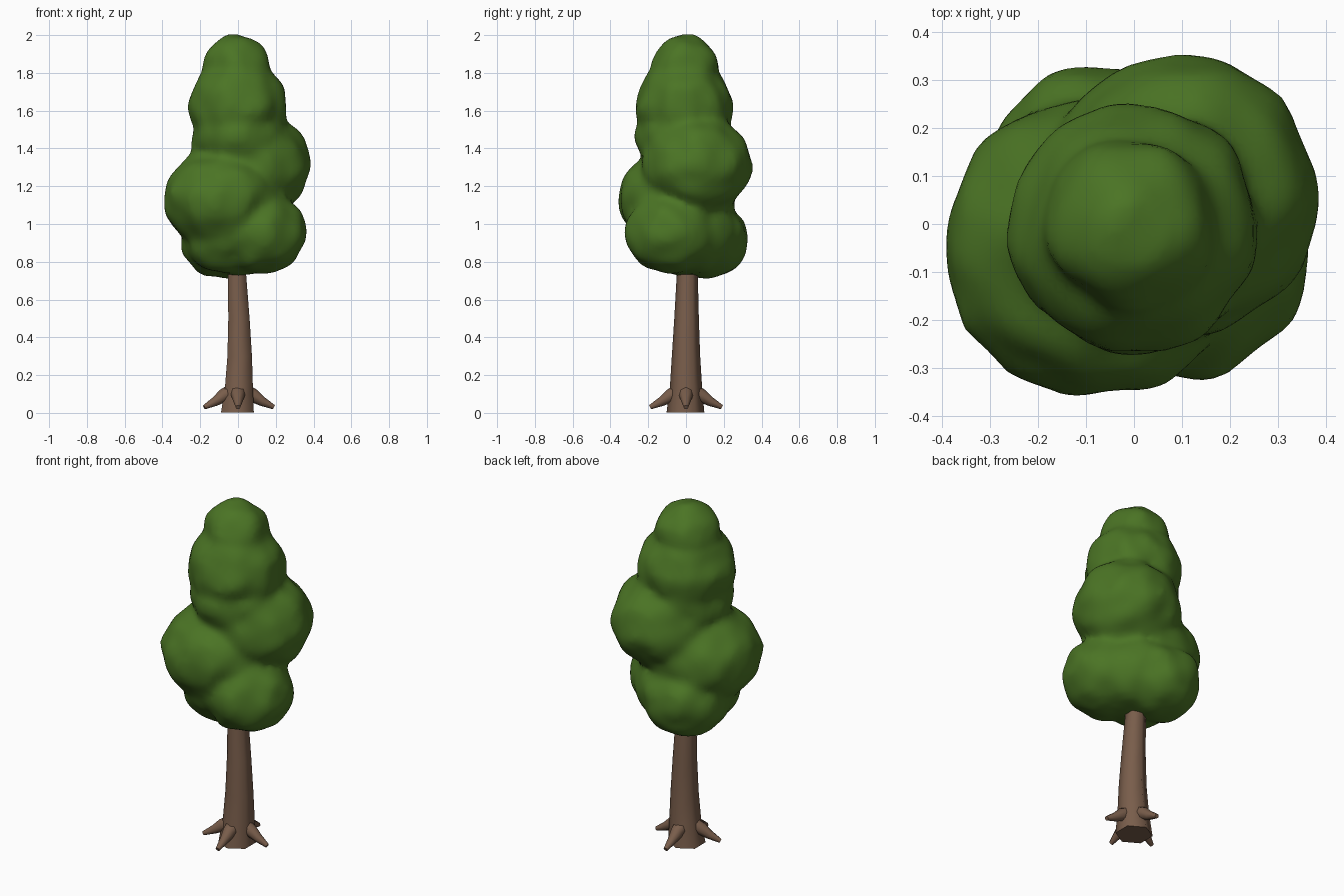
import bpy, bmesh, math
from mathutils import Vector, Matrix, noise

cube = bpy.data.objects.get("Cube")
if cube:
    bpy.data.objects.remove(cube, do_unlink=True)


def material(name, color):
    mat = bpy.data.materials.new(name)
    mat.use_nodes = True
    mat.diffuse_color = color
    mat.node_tree.nodes["Principled BSDF"].inputs["Base Color"].default_value = color
    return mat


LEAF = material("leaf green", (0.07, 0.175, 0.018, 1))
BARK = material("bark brown", (0.19, 0.11, 0.07, 1))


def add_object(name, bm, mat, angle):
    mesh = bpy.data.meshes.new(name)
    bmesh.ops.recalc_face_normals(bm, faces=bm.faces)
    bm.to_mesh(mesh)
    bm.free()
    mesh.materials.append(mat)
    obj = bpy.data.objects.new(name, mesh)
    bpy.context.collection.objects.link(obj)
    bpy.ops.object.select_all(action="DESELECT")
    obj.select_set(True)
    bpy.context.view_layer.objects.active = obj
    bpy.ops.object.shade_smooth_by_angle(angle=math.radians(angle))
    return obj


def tube(name, rings, sides, tilt=0.0, turn=0.0):
    """Loft of polygon rings (x, z, radius, y), tilted about y, then turned about z."""
    bm = bmesh.new()
    loops = []
    for x, z, radius, y in rings:
        loop = []
        for i in range(sides):
            a = math.tau * (i / sides) + math.pi / 2
            p = Vector((radius * math.cos(a), radius * math.sin(a), 0))
            p = Matrix.Rotation(tilt, 3, "Y") @ p + Vector((x, y, z))
            loop.append(bm.verts.new(Matrix.Rotation(turn, 3, "Z") @ p))
        loops.append(loop)
    for low, high in zip(loops, loops[1:]):
        for i in range(sides):
            j = (i + 1) % sides
            bm.faces.new((low[i], low[j], high[j], high[i]))
    bm.faces.new(loops[0])
    bm.faces.new(loops[-1])
    return add_object(name, bm, BARK, 62)


# Trunk: six-sided, flared at the foot
tube("trunk", [(-0.003, 0.003, 0.1, -0.003), (0.005, 0.14, 0.085, 0), (0.009, 0.3, 0.075, 0),
               (0.005, 0.5, 0.065, 0.003), (-0.006, 0.75, 0.055, 0.007),
               (-0.01, 0.95, 0.045, 0.005)], 6)

# Four roots around the foot, the right one swung a little forward
for side, heading in (("left", 0), ("back", 90), ("right", 200), ("front", 270)):
    tube(side + "_root", [(0.04, 0.11, 0.042, 0), (0.085, 0.09, 0.036, 0),
                          (0.13, 0.06, 0.025, 0), (0.19, 0.03, 0.012, 0)],
         8, math.radians(118), math.radians(heading))

# Foliage: overlapping lumps (x, y, z, radius, height stretch) fused into one mass
lumps = [
    (-0.005, 0.0, 1.81, 0.182, 1.05),
    (0.0, -0.01, 1.615, 0.258, 1.05),
    (0.005, -0.015, 1.46, 0.25, 1.0),
    (0.093, 0.056, 1.315, 0.29, 0.93),
    (-0.08, -0.048, 1.13, 0.313, 0.88),
    (0.118, -0.075, 0.957, 0.243, 0.92),
    (-0.065, 0.095, 0.915, 0.238, 0.88),
    (0.02, 0.02, 0.94, 0.25, 0.88),
    (-0.07, -0.05, 0.92, 0.205, 0.9),
]
bm = bmesh.new()
for x, y, z, r, stretch in lumps:
    place = Matrix.Translation((x, y, z)) @ Matrix.Diagonal((r, r, r * stretch, 1))
    new = bmesh.ops.create_icosphere(bm, subdivisions=4, radius=1, matrix=place)["verts"]
    for v in new:
        out = (v.co - Vector((x, y, z))).normalized()
        v.co += out * 0.022 * noise.noise(v.co * 9)
foliage = add_object("foliage", bm, LEAF, 180)
fuse = foliage.modifiers.new("fuse", "REMESH")
fuse.mode = "VOXEL"
fuse.voxel_size = 0.022
fuse.use_smooth_shade = True
soften = foliage.modifiers.new("soften", "SMOOTH")
soften.factor = 0.5
soften.iterations = 5
